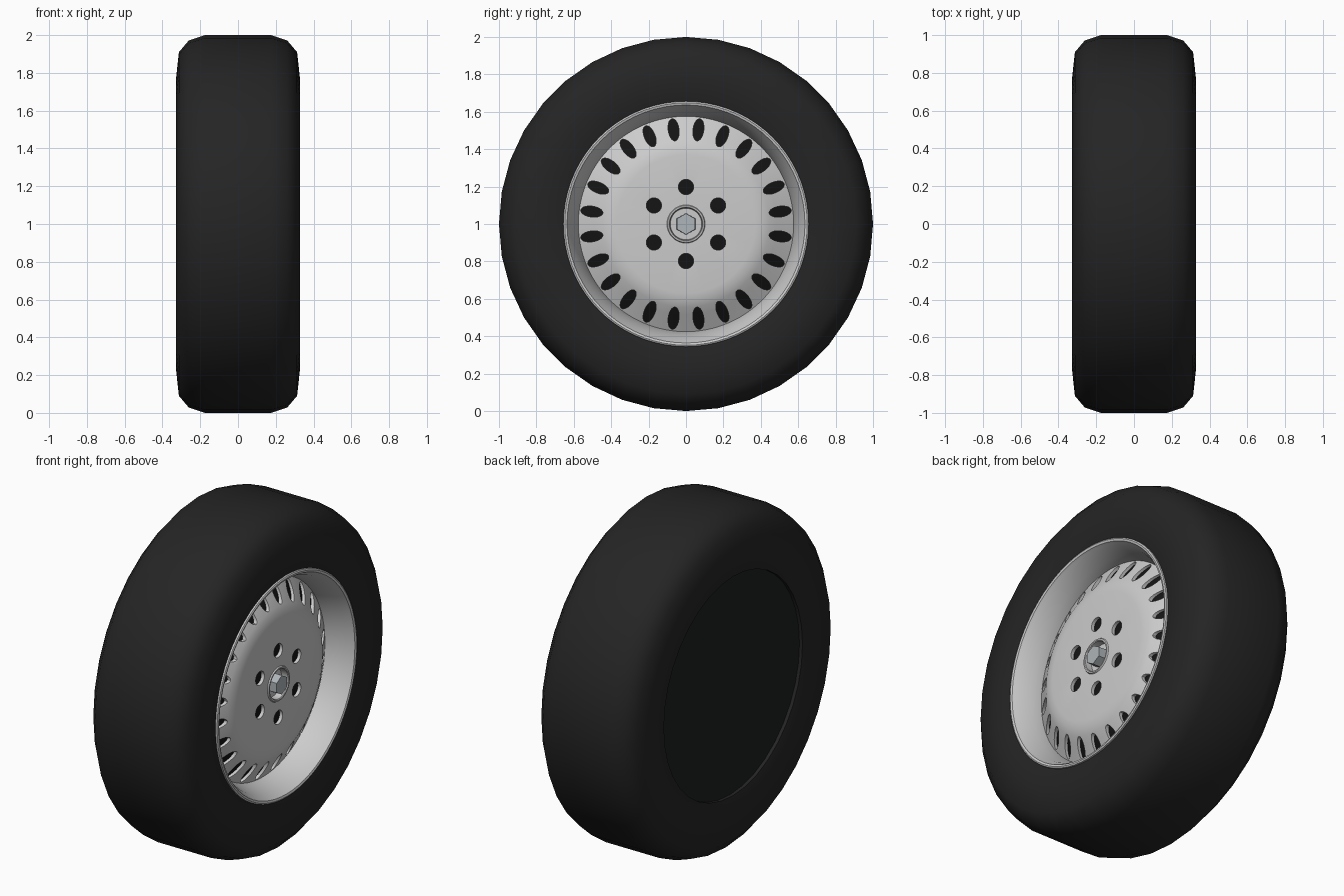
import bpy, bmesh
from math import sin, cos, pi, radians
from mathutils import Matrix

if "Cube" in bpy.data.objects:
    bpy.data.objects.remove(bpy.data.objects["Cube"])


def material(name, rgb):
    m = bpy.data.materials.new(name)
    m.diffuse_color = (*rgb, 1)
    m.use_nodes = True
    m.node_tree.nodes["Principled BSDF"].inputs["Base Color"].default_value = m.diffuse_color
    return m


RUBBER = material("rubber", (0.018, 0.018, 0.018))
BLACK = material("black", (0.007, 0.007, 0.007))
DARK = material("dark_plate", (0.012, 0.015, 0.014))
STEEL = material("steel", (0.42, 0.46, 0.48))


def finish(name, bm, mat=None, angle=35):
    bmesh.ops.remove_doubles(bm, verts=bm.verts, dist=1e-5)
    bmesh.ops.recalc_face_normals(bm, faces=bm.faces)
    me = bpy.data.meshes.new(name)
    bm.to_mesh(me)
    bm.free()
    ob = bpy.data.objects.new(name, me)
    bpy.context.collection.objects.link(ob)
    if mat:
        me.materials.append(mat)
    smooth(ob, angle)
    return ob


def smooth(ob, angle):
    bpy.ops.object.select_all(action='DESELECT')
    ob.select_set(True)
    bpy.context.view_layer.objects.active = ob
    bpy.ops.object.shade_smooth_by_angle(angle=radians(angle))


def lathe(name, profile, segs, mat=None, angle=35):
    """Revolve a closed (x, radius) profile around the axle."""
    bm = bmesh.new()
    rings = []
    for i in range(segs):
        a = 2 * pi * i / segs
        rings.append([bm.verts.new((x, r * sin(a), 1 + r * cos(a))) for x, r in profile])
    n = len(profile)
    for i in range(segs):
        p, q = rings[i], rings[(i + 1) % segs]
        for j in range(n):
            k = (j + 1) % n
            if profile[j][1] == 0 and profile[k][1] == 0:
                continue
            if profile[j][1] == 0:
                bm.faces.new((p[j], p[k], q[k]))
            elif profile[k][1] == 0:
                bm.faces.new((p[j], p[k], q[j]))
            else:
                bm.faces.new((p[j], p[k], q[k], q[j]))
    loose = [v for v in bm.verts if not v.link_faces]
    bmesh.ops.delete(bm, geom=loose, context='VERTS')
    return finish(name, bm, mat, angle)


# Tyre: 36-sided, rounded shoulders, mirrored profile
half = [(0.31, 0.65), (0.322, 0.70), (0.327, 0.78), (0.313, 0.91), (0.26, 0.972), (0.175, 1.0)]
lathe("tyre", half + [(-x, r) for x, r in reversed(half)], 36, RUBBER, 50)

# Rim lip and tapered barrel
lathe("rim", [(0.29, 0.658), (0.322, 0.656), (0.326, 0.648), (0.322, 0.636), (0.31, 0.63),
              (0.28, 0.612), (0.22, 0.592), (0.165, 0.575), (0.15, 0.575), (0.15, 0.60)], 72)

# Wheel face: domed dish with a recessed hub
front = [(0.228, 0), (0.228, 0.084), (0.268, 0.086), (0.272, 0.09), (0.272, 0.098), (0.265, 0.102),
         (0.264, 0.37), (0.258, 0.41), (0.244, 0.445), (0.22, 0.485), (0.165, 0.58)]
back = [(0.145, 0.58), (0.20, 0.485), (0.235, 0.42), (0.244, 0.37), (0.244, 0.12), (0.20, 0.10), (0.20, 0)]
face = lathe("wheel_face", front + back, 96)

# Cutter: 24 oval vents and 6 bolt holes
bm = bmesh.new()


def add_hole(angle, dist, radial, width):
    turn = Matrix.Translation((0.2, 0, 1)) @ Matrix.Rotation(angle, 4, 'X')
    shape = (Matrix.Translation((0, 0, dist)) @ Matrix.Diagonal((1, width, radial, 1))
             @ Matrix.Rotation(pi / 2, 4, 'Y'))
    bmesh.ops.create_cone(bm, cap_ends=True, segments=20, radius1=1, radius2=1,
                          depth=0.3, matrix=turn @ shape)


for i in range(24):
    add_hole(radians(7.5 + 15 * i), 0.508, 0.06, 0.029)
for i in range(6):
    add_hole(radians(60 * i), 0.198, 0.041, 0.041)
cutter = finish("hole_cutter", bm)
cutter.hide_render = True
mod = face.modifiers.new("holes", 'BOOLEAN')
mod.object = cutter
mod.solver = 'EXACT'
bpy.context.view_layer.objects.active = face
bpy.ops.object.modifier_apply(modifier=mod.name)
bpy.data.objects.remove(cutter)
smooth(face, 35)

# Black backing seen through the holes
lathe("hole_backing", [(0.14, 0.58), (0.19, 0.485), (0.225, 0.42), (0.234, 0.37), (0.234, 0.13),
                       (0.19, 0.11), (0.19, 0), (0.12, 0), (0.12, 0.58)], 48, BLACK)

# Hexagonal hub nut
lathe("hub_nut", [(0.22, 0), (0.22, 0.058), (0.288, 0.056), (0.288, 0)], 6, STEEL, 20)

# Closed inner side of the wheel
lathe("back_plate", [(-0.29, 0), (-0.29, 0.65), (-0.27, 0.65), (-0.27, 0)], 72, DARK)
